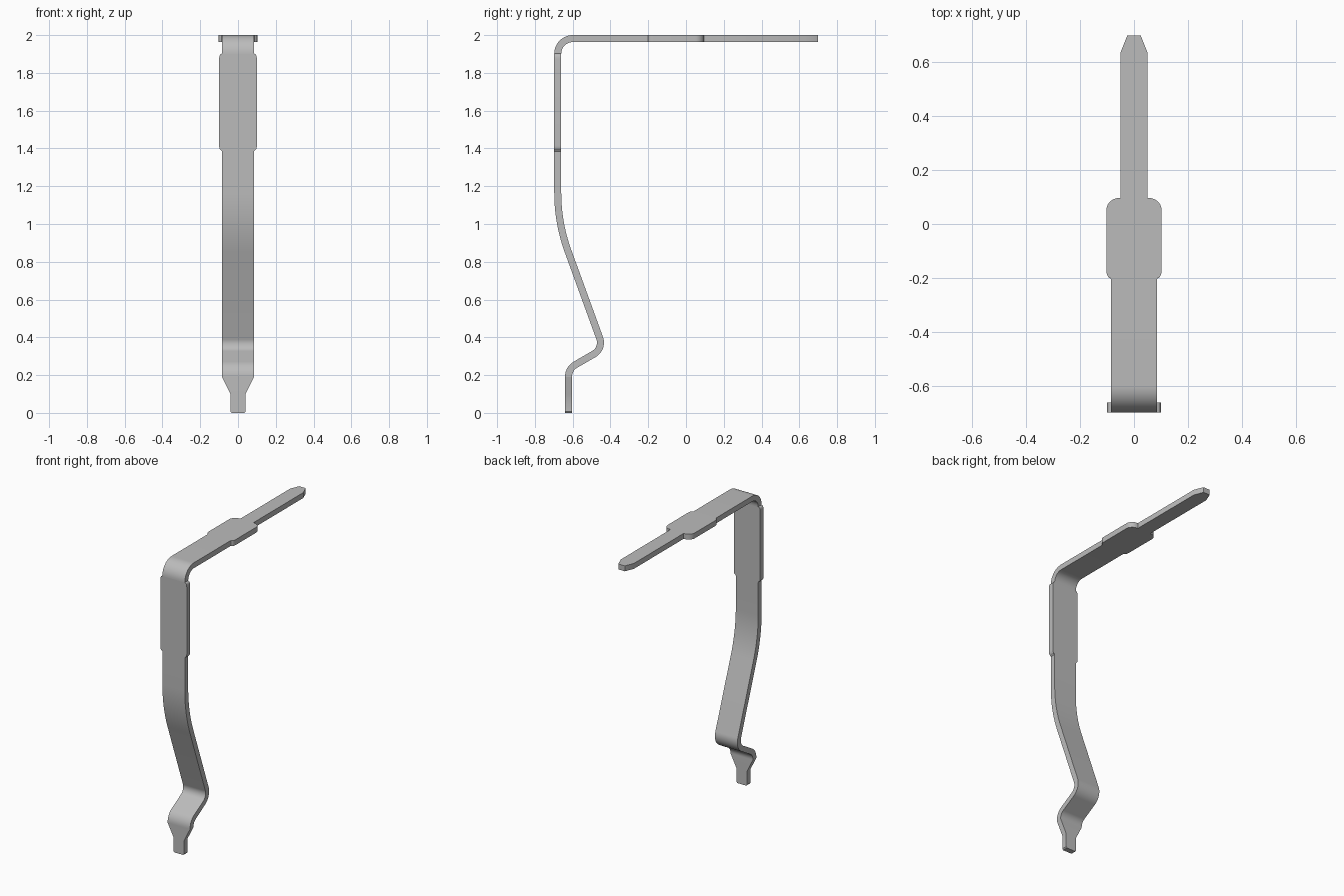
import bpy, bmesh, math
from mathutils import Vector

cube = bpy.data.objects.get("Cube")
if cube:
    bpy.data.objects.remove(cube, do_unlink=True)

THICK = 0.037
BACK, TOP = -0.679, 2 - THICK / 2      # centre lines of the upright and the arm
BODY, PAD = 0.085, 0.1                 # half widths

stations = []                          # (y, z, half width) along the strip


def up(y, *pairs):
    """Stations on an upright run, given as (z, half width)."""
    stations.extend((y, z, w) for z, w in pairs)


def along(*pairs):
    """Stations on the horizontal arm, given as (y, half width)."""
    stations.extend((y, TOP, w) for y, w in pairs)


def bend(before, corner, after, radius, w, steps):
    """Rounded bend of the centre line at a corner."""
    b, c, a = (Vector(p) for p in (before, corner, after))
    d1, d2 = (c - b).normalized(), (a - c).normalized()
    turn = d1.angle_signed(d2)
    start = c - d1 * radius * math.tan(abs(turn) / 2)
    side = Vector((-d1.y, d1.x))
    if side.dot(d2) < 0:
        side = -side
    for i in range(steps + 1):
        t = abs(turn) * i / steps
        p = start + d1 * radius * math.sin(t) + side * radius * (1 - math.cos(t))
        stations.append((p.x, p.y, w))


def shoulder(s0, s1, w0, w1, steps=6):
    """Quarter-round change of width that starts steep and levels off."""
    angles = [math.pi / 2 * i / steps for i in range(steps + 1)]
    return [(s0 + (s1 - s0) * (1 - math.cos(a)), w0 + (w1 - w0) * math.sin(a))
            for a in angles]


# Centre-line corners
foot = (-0.622, 0)
heel = (-0.622, 0.234)
knee = (-0.437, 0.341)
waist = (BACK, 1.006)
crown = (BACK, TOP)
tip = (0.6975, TOP)

# Foot tab and wavy lower leg
up(foot[0], (0, 0.034), (0.008, 0.04), (0.1, 0.04), (0.19, BODY))
bend(foot, heel, knee, 0.073, BODY, 10)
bend(heel, knee, waist, 0.07, BODY, 12)
bend(knee, waist, crown, 0.9, BODY, 12)

# Upright with its wider pad
up(BACK, (1.385, BODY), *shoulder(1.392, 1.415, 0.09, PAD))
up(BACK, *reversed(shoulder(1.9, 1.872, 0.09, PAD)), (1.902, BODY))
bend(waist, crown, tip, 0.08, BODY, 14)

# Arm with its wider pad, narrow blade and tapered tip
along((-0.205, BODY), *shoulder(-0.2, -0.17, 0.088, 0.1025))
along(*reversed(shoulder(0.096, 0.05, 0.056, 0.1025, 10)), (0.0965, 0.05))
along((0.635, 0.05), (tip[0], 0.025))

# Sweep a rectangle along the stations
bm = bmesh.new()
rings = []
for i, (y, z, w) in enumerate(stations):
    p0, p1 = stations[max(i - 1, 0)], stations[min(i + 1, len(stations) - 1)]
    d = Vector((0, p1[0] - p0[0], p1[1] - p0[1])).normalized()
    n = Vector((0, -d.z, d.y)) * THICK / 2
    c = Vector((0, y, z))
    rings.append([bm.verts.new(c + n * s + Vector((x * w, 0, 0)))
                  for x, s in ((-1, 1), (1, 1), (1, -1), (-1, -1))])
for a, b in zip(rings, rings[1:]):
    for k in range(4):
        m = (k + 1) % 4
        bm.faces.new((a[k], a[m], b[m], b[k]))
bm.faces.new(rings[0])
bm.faces.new(rings[-1])
bmesh.ops.recalc_face_normals(bm, faces=bm.faces)
mesh = bpy.data.meshes.new("bent_strip")
bm.to_mesh(mesh)
bm.free()
strip = bpy.data.objects.new("bent_strip", mesh)
bpy.context.collection.objects.link(strip)

# Plain grey metal
grey = bpy.data.materials.new("plain_grey")
grey.use_nodes = True
colour = (0.5, 0.5, 0.5, 1)
grey.diffuse_color = colour
grey.node_tree.nodes["Principled BSDF"].inputs["Base Color"].default_value = colour
mesh.materials.append(grey)

bpy.ops.object.select_all(action='DESELECT')
strip.select_set(True)
bpy.context.view_layer.objects.active = strip
bpy.ops.object.shade_smooth_by_angle(angle=math.radians(30))
